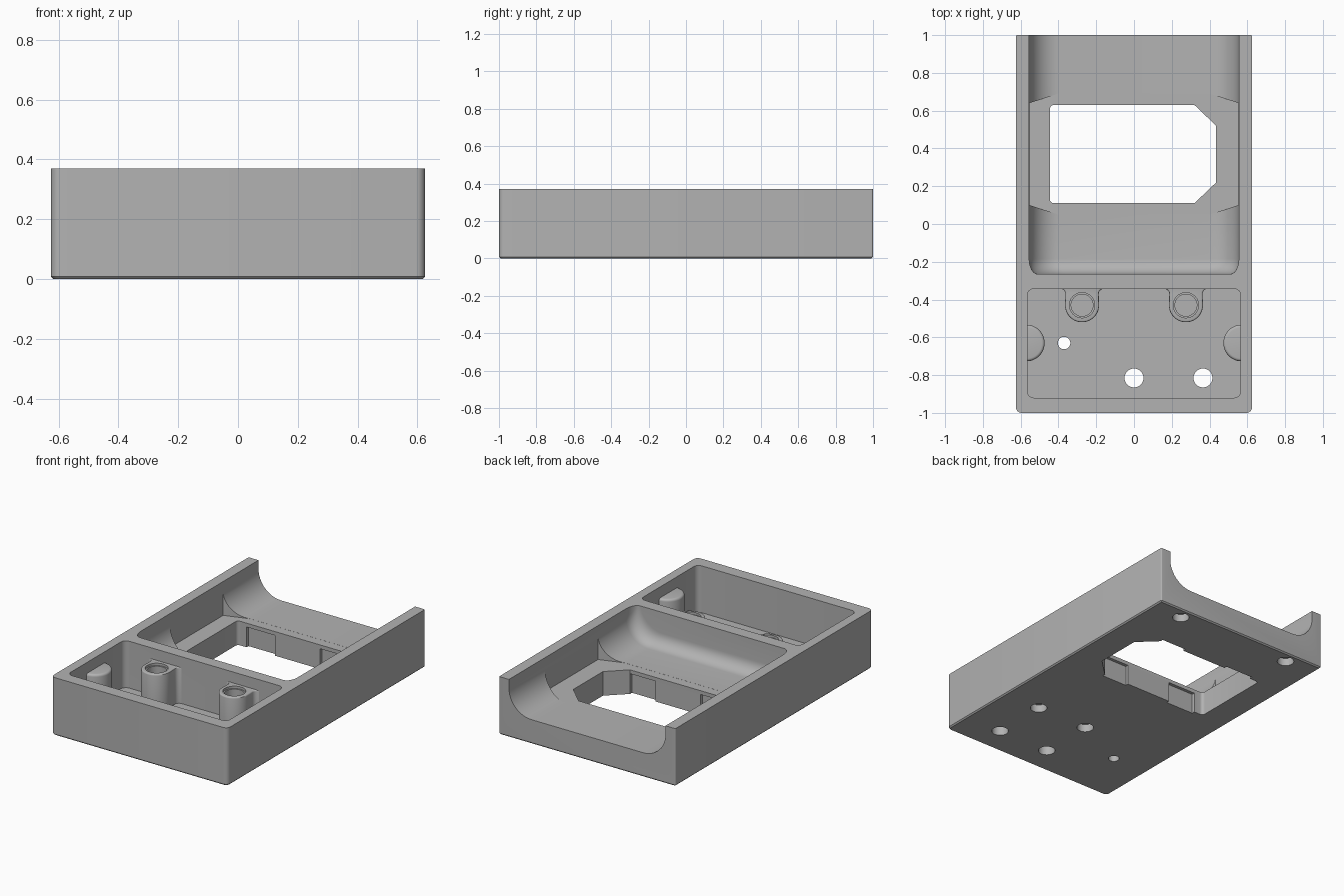
import bpy, bmesh
from math import sin, cos, pi, radians

cube = bpy.data.objects.get("Cube")
if cube:
    bpy.data.objects.remove(cube, do_unlink=True)

gray = bpy.data.materials.new("plain gray")
gray.use_nodes = True
gray.diffuse_color = (0.45, 0.45, 0.45, 1)
gray.node_tree.nodes["Principled BSDF"].inputs["Base Color"].default_value = (0.45, 0.45, 0.45, 1)


def finish(bm, name):
    bmesh.ops.recalc_face_normals(bm, faces=bm.faces)
    mesh = bpy.data.meshes.new(name)
    bm.to_mesh(mesh)
    bm.free()
    mesh.materials.append(gray)
    ob = bpy.data.objects.new(name, mesh)
    bpy.context.collection.objects.link(ob)
    return ob


def prism(name, outline, z0, z1, low_bevel=0, top_bevel=0, segments=1):
    """Upright solid with the given plan outline."""
    bm = bmesh.new()
    face = bm.faces.new([bm.verts.new((x, y, z0)) for x, y in outline])
    up = bmesh.ops.extrude_face_region(bm, geom=[face])["geom"]
    for v in up:
        if isinstance(v, bmesh.types.BMVert):
            v.co.z = z1
    for z, size in ((z0, low_bevel), (z1, top_bevel)):
        if size:
            rim = [e for e in bm.edges if all(abs(v.co.z - z) < 1e-5 for v in e.verts)]
            bmesh.ops.bevel(bm, geom=rim, offset=size, segments=segments,
                            profile=0.5, affect='EDGES')
    return finish(bm, name)


def arc(cx, cy, r, a0, a1, n):
    return [(cx + r * cos(radians(a0 + (a1 - a0) * i / n)),
             cy + r * sin(radians(a0 + (a1 - a0) * i / n))) for i in range(n + 1)]


def circle(cx, cy, r, n=32):
    return arc(cx, cy, r, 0, 360, n)[:-1]


def rounded(x0, x1, y0, y1, front, back):
    """Rectangle with separate front and back corner radii."""
    return (arc(x0 + front, y0 + front, front, 180, 270, 6)
            + arc(x1 - front, y0 + front, front, 270, 360, 6)
            + arc(x1 - back, y1 - back, back, 0, 90, 6)
            + arc(x0 + back, y1 - back, back, 90, 180, 6))


def cut(target, *cutters):
    bpy.context.view_layer.objects.active = target
    for c in cutters:
        mod = target.modifiers.new("cut", 'BOOLEAN')
        mod.operation, mod.solver, mod.object = 'DIFFERENCE', 'EXACT', c
        bpy.ops.object.modifier_apply(modifier=mod.name)
        bpy.data.objects.remove(c, do_unlink=True)


def smooth(ob):
    bpy.ops.object.select_all(action='DESELECT')
    ob.select_set(True)
    bpy.context.view_layer.objects.active = ob
    bpy.ops.object.shade_smooth_by_angle(angle=radians(30))


HEIGHT, FLOOR, POCKET_FLOOR = 0.37, 0.155, 0.07

# Outer block
body = prism("tray_body", rounded(-0.625, 0.625, -1, 1, 0.03, 0.008), 0, HEIGHT, low_bevel=0.008)


# Open-backed cradle with rounded sides and a filleted front end
def cradle_cutter():
    bm = bmesh.new()
    steps = [i * pi / 16 for i in range(9)]
    rows = [(-0.265 + 0.08 * (1 - cos(a)), 0.555 - 0.045 * (1 - sin(a)),
             FLOOR + 0.08 * (1 - sin(a))) for a in steps] + [(1.2, 0.555, FLOOR)]
    rings = []
    for y, w, floor in rows:
        r = 0.16
        pts = ([(-w, 0.6)] + arc(-w + r, floor + r, r, 180, 270, 12)
               + arc(w - r, floor + r, r, 270, 360, 12) + [(w, 0.6)])
        rings.append([bm.verts.new((x, y, z)) for x, z in pts])
    for a, b in zip(rings, rings[1:]):
        for i in range(len(a)):
            j = (i + 1) % len(a)
            bm.faces.new((a[i], a[j], b[j], b[i]))
    bm.faces.new(rings[0])
    bm.faces.new(rings[-1])
    return finish(bm, "cradle_cutter")


cut(body, cradle_cutter())

# Flat side reliefs beside the window, with slanted ends
relief = [(-0.553, 0.10), (-0.40, 0.05), (0.40, 0.05), (0.553, 0.10),
          (0.553, 0.64), (0.40, 0.69), (-0.40, 0.69), (-0.553, 0.64)]
cut(body, prism("relief_cutter", relief, FLOOR - 0.0005, 0.6))

# Window with two clipped corners, and latch recesses in its long walls
window = (arc(-0.425, 0.13, 0.02, 180, 270, 5)
          + [(0.32, 0.11), (0.435, 0.22), (0.435, 0.52), (0.32, 0.63)]
          + arc(-0.425, 0.61, 0.02, 90, 180, 5))
cut(body, prism("window_cutter", window, -0.1, 0.6))
for x0, x1 in ((-0.38, -0.18), (0.14, 0.32)):
    for y in (0.11, 0.63):
        box = [(x0, y - 0.02), (x1, y - 0.02), (x1, y + 0.02), (x0, y + 0.02)]
        cut(body, prism("latch_cutter", box, -0.1, 0.13))

# Front compartment
cut(body, prism("pocket_cutter", rounded(-0.565, 0.565, -0.92, -0.343, 0.035, 0.035),
                POCKET_FLOOR, 0.6))

# Through holes, then blind holes in the underside
for x, y, r in ((0, -0.815, 0.05), (0.365, -0.815, 0.05), (-0.37, -0.63, 0.033)):
    cut(body, prism("hole_cutter", circle(x, y, r), -0.1, 0.2))
for x, y in ((0, -0.455), (0.365, -0.455), (-0.41, 0.925), (0.41, 0.925)):
    cut(body, prism("blind_cutter", circle(x, y, 0.05), -0.1, 0.05))
smooth(body)

# Screw posts joined to the compartment's back wall, and rounded side stops
for side, label in ((-1, "right"), (1, "left")):
    cx, cy = side * 0.275, -0.43
    flare_l = arc(cx - 0.115, cy + 0.06, 0.027, 90, 0, 5)
    flare_r = arc(cx + 0.115, cy + 0.06, 0.027, 180, 90, 5)
    plan = ([(cx - 0.115, cy + 0.1)] + flare_l + arc(cx, cy, 0.09, 180, 360, 24)
            + flare_r + [(cx + 0.115, cy + 0.1)])
    post = prism(label + "_screw_post", plan, 0.06, 0.30, top_bevel=0.008, segments=3)
    cut(post, prism("screw_cutter", circle(cx, cy, 0.058), 0.1, 0.6),
        prism("seat_cutter", circle(cx, cy, 0.067), 0.285, 0.6))
    smooth(post)

    start = 90 if side > 0 else -90
    stop_plan = arc(side * 0.57, -0.63, 0.097, start, start + 180, 24)
    edge = side * 0.59
    stop_plan += [(edge, stop_plan[-1][1]), (edge, stop_plan[0][1])]
    stop = prism(label + "_side_stop", stop_plan, 0.06, 0.30, top_bevel=0.015, segments=4)
    smooth(stop)
